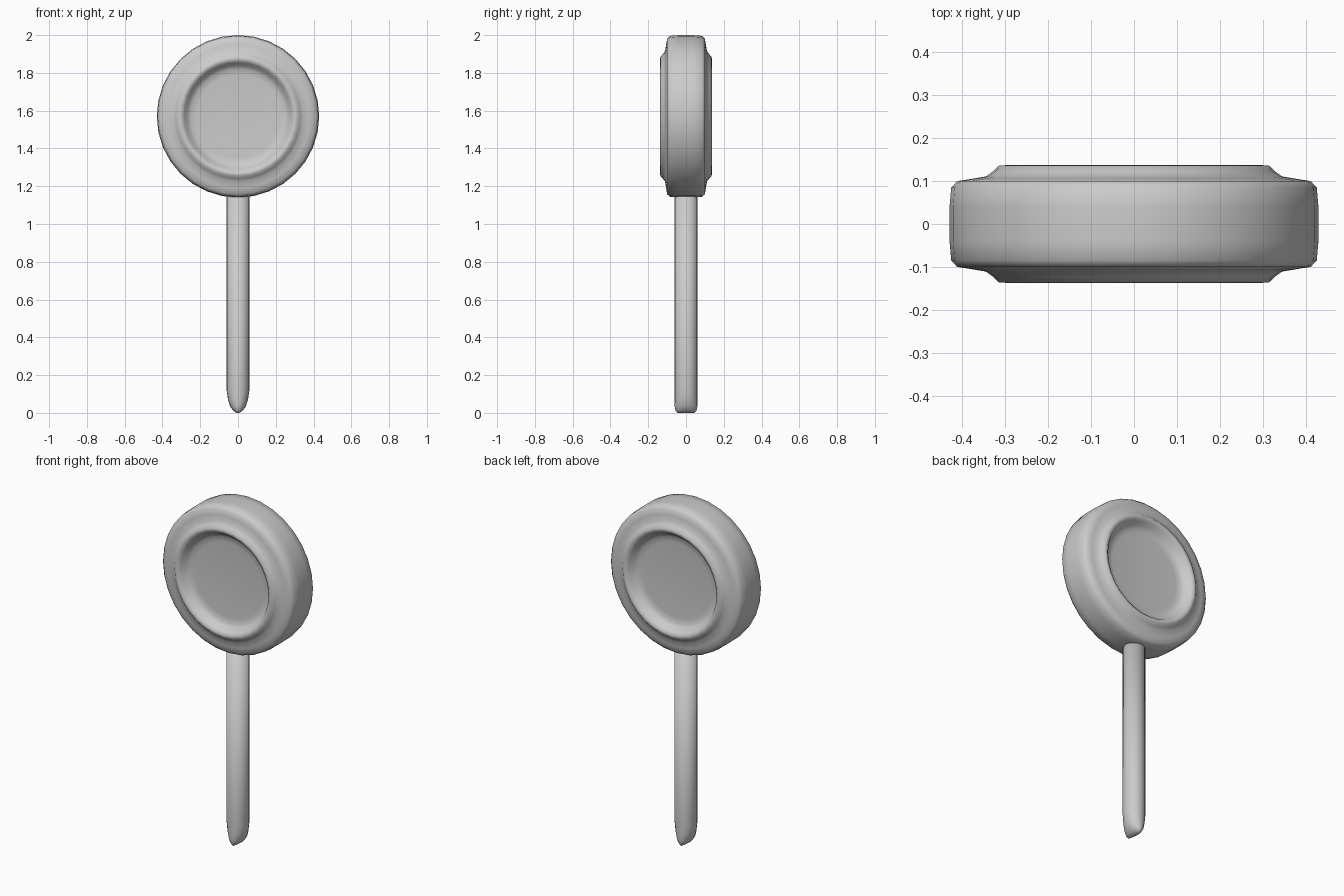
import bpy, bmesh
from math import cos, sin, pi

if "Cube" in bpy.data.objects:
    bpy.data.objects.remove(bpy.data.objects["Cube"])


def loft(name, rings, sides):
    """Skin a list of rings (point functions of angle) and cap both ends."""
    bm = bmesh.new()
    loops = [[bm.verts.new(ring(2 * pi * i / sides)) for i in range(sides)] for ring in rings]
    for a, b in zip(loops, loops[1:]):
        for i in range(sides):
            j = (i + 1) % sides
            bm.faces.new((a[i], a[j], b[j], b[i]))
    bm.faces.new(loops[0])
    bm.faces.new(loops[-1])
    bmesh.ops.recalc_face_normals(bm, faces=bm.faces)
    mesh = bpy.data.meshes.new(name)
    bm.to_mesh(mesh)
    bm.free()
    obj = bpy.data.objects.new(name, mesh)
    bpy.context.collection.objects.link(obj)
    for p in mesh.polygons:
        p.use_smooth = True
    return obj


# Round head: half profile (radius, y), mirrored to the other face
CENTRE_Z = 1.57
half = [(0.22, 0.085), (0.25, 0.088), (0.27, 0.10), (0.285, 0.125), (0.30, 0.137),
        (0.315, 0.136), (0.33, 0.122), (0.345, 0.111), (0.38, 0.105),
        (0.412, 0.10), (0.426, 0.085), (0.43, 0.04)]
profile = half + [(r, -y) for r, y in reversed(half)]
loft("candy_head",
     [lambda t, r=r, y=y: (r * cos(t), y, CENTRE_Z + r * sin(t)) for r, y in profile], 32)

# Stick: (z, half width in x, half width in y), pinched to a wedge at the foot
sections = [(0.0, 0.008, 0.045), (0.012, 0.026, 0.056), (0.035, 0.042, 0.06),
            (0.07, 0.053, 0.06), (0.12, 0.06, 0.06), (1.2, 0.06, 0.06)]
loft("stick",
     [lambda t, z=z, a=a, b=b: (a * cos(t), b * sin(t), z) for z, a, b in sections], 20)
